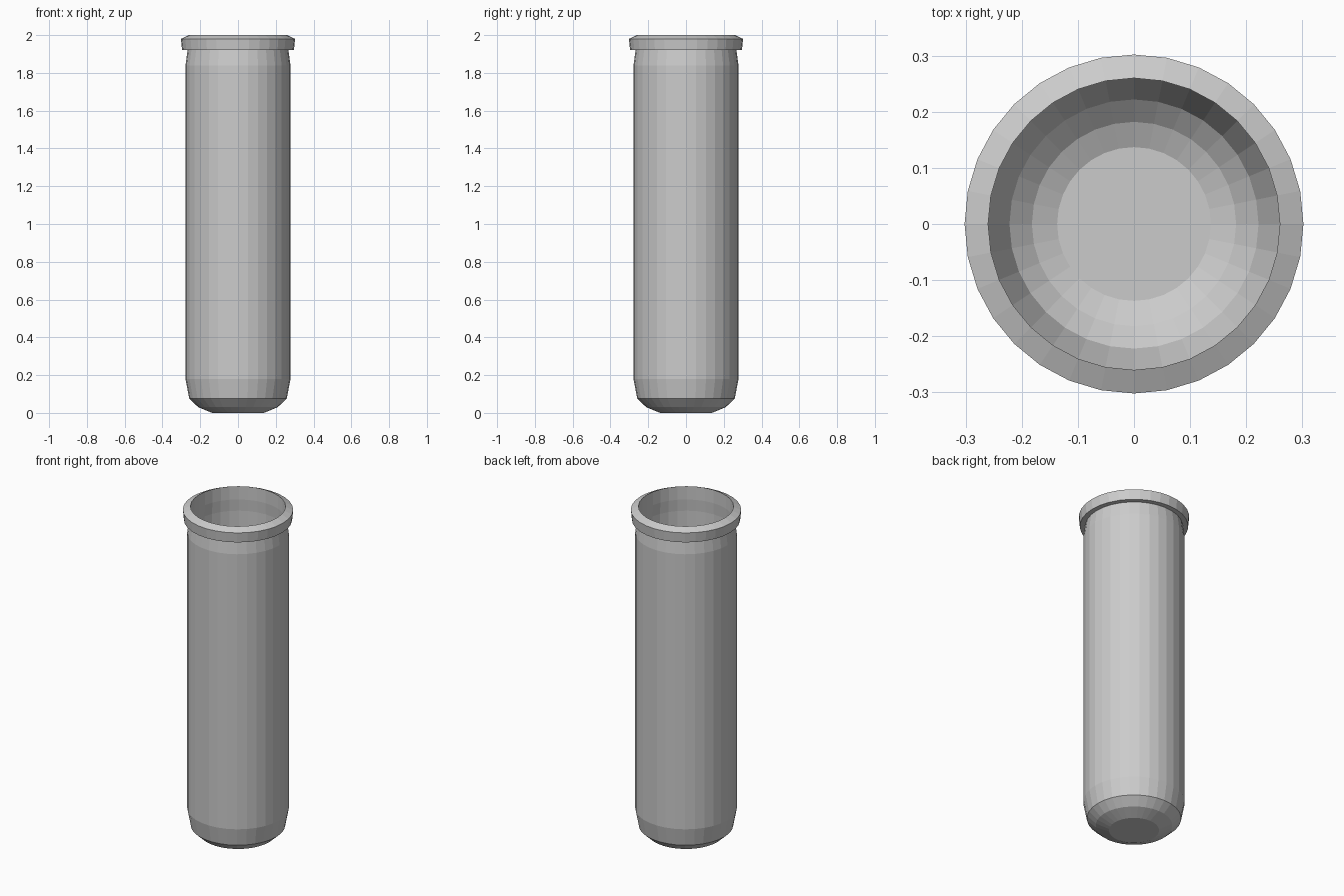
import bpy, bmesh
from math import cos, sin, tau

if "Cube" in bpy.data.objects:
    bpy.data.objects.remove(bpy.data.objects["Cube"])

SIDES = 32


def lathe(name, profile):
    """Revolve a closed (radius, z) profile; radius 0 becomes a pole."""
    bm = bmesh.new()
    rings = []
    for r, z in profile:
        if r == 0:
            rings.append([bm.verts.new((0, 0, z))] * SIDES)
        else:
            rings.append([bm.verts.new((r * cos(tau * i / SIDES), r * sin(tau * i / SIDES), z))
                          for i in range(SIDES)])
    for a, b in zip(rings, rings[1:]):
        for i in range(SIDES):
            j = (i + 1) % SIDES
            corners = list(dict.fromkeys((a[i], a[j], b[j], b[i])))
            bm.faces.new(corners)
    bmesh.ops.recalc_face_normals(bm, faces=bm.faces)
    mesh = bpy.data.meshes.new(name)
    bm.to_mesh(mesh)
    bm.free()
    obj = bpy.data.objects.new(name, mesh)
    bpy.context.collection.objects.link(obj)
    return obj


# Hollow tube: rounded base, straight wall, slight neck, flared lip, inner wall
outer = [(0, 0), (0.137, 0), (0.21, 0.03), (0.258, 0.075), (0.278, 0.18),
         (0.278, 1.84), (0.267, 1.92)]
lip = [(0.296, 1.92), (0.302, 1.98), (0.26, 2.0)]
inner = [(0.26, 1.92), (0.265, 1.85), (0.265, 0.19), (0.222, 0.085),
         (0.182, 0.05), (0.137, 0.03), (0, 0.03)]
lathe("tube_vessel", outer + lip + inner)
